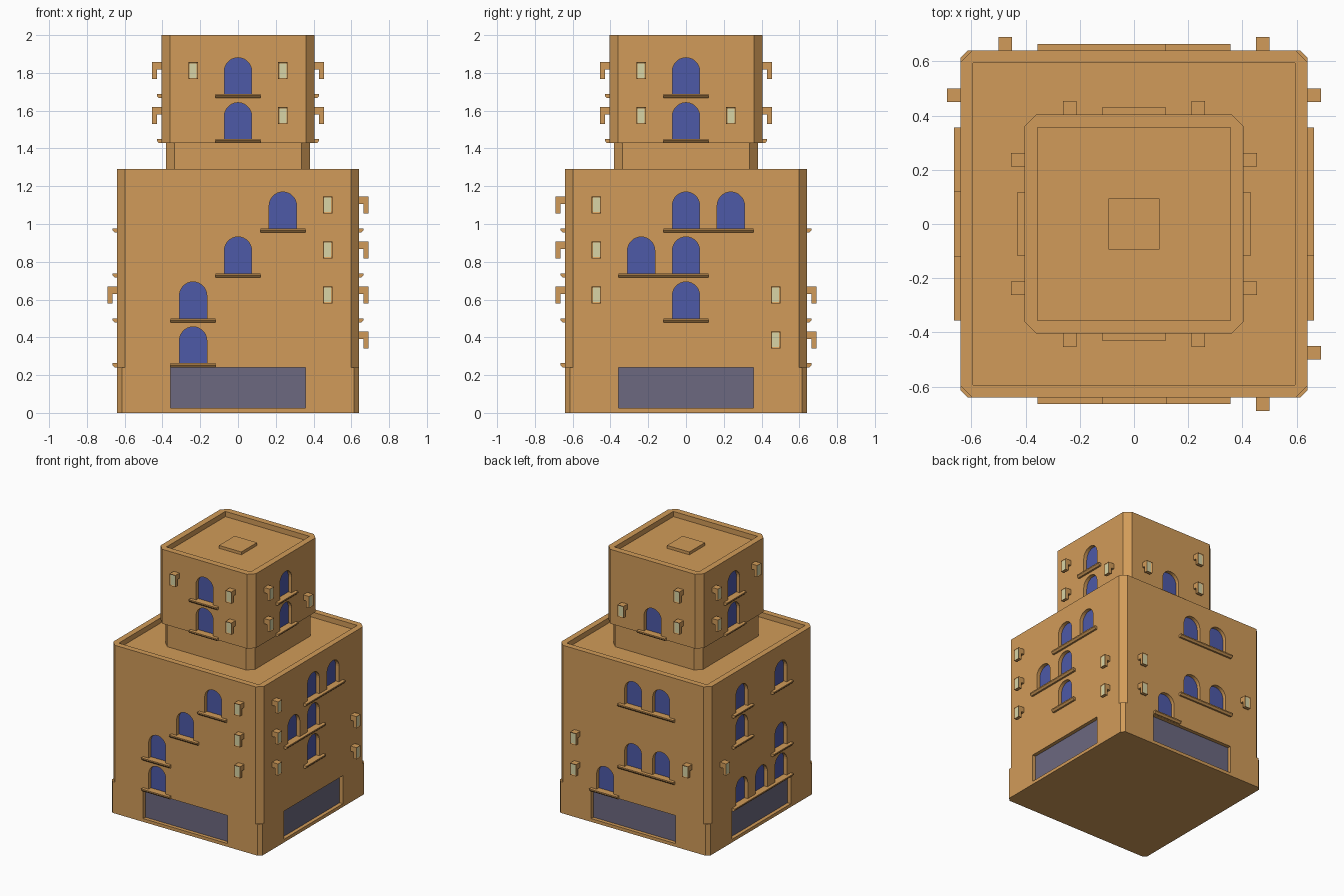
import bpy, bmesh, math
from mathutils import Matrix, Vector

if "Cube" in bpy.data.objects:
    bpy.data.objects.remove(bpy.data.objects["Cube"])

STEP = 0.2375      # column spacing
RECESS = 0.03      # depth of windows and shop fronts


def material(name, rgb):
    m = bpy.data.materials.new(name)
    m.diffuse_color = (*rgb, 1)
    m.use_nodes = True
    m.node_tree.nodes["Principled BSDF"].inputs["Base Color"].default_value = m.diffuse_color
    return m


WALL = material("sandstone", (0.64, 0.33, 0.10))
BLUE = material("blue_glass", (0.075, 0.10, 0.39))
GREY = material("shutter_grey", (0.15, 0.14, 0.215))
PALE = material("lamp_glass", (0.69, 0.66, 0.38))


def finish(bm, name, *mats):
    bmesh.ops.recalc_face_normals(bm, faces=bm.faces)
    me = bpy.data.meshes.new(name)
    bm.to_mesh(me)
    bm.free()
    for m in mats:
        me.materials.append(m)
    ob = bpy.data.objects.new(name, me)
    bpy.context.collection.objects.link(ob)
    return ob


def tower(name, rings):
    """Stack of chamfered square rings (half size, chamfer, z), capped at both ends."""
    bm = bmesh.new()
    loops = []
    for h, c, z in rings:
        loop = []
        for k in range(4):
            rot = Matrix.Rotation(k * math.pi / 2, 3, 'Z')
            for p in ((-h + c, -h, z), (h - c, -h, z)):
                loop.append(bm.verts.new(rot @ Vector(p)))
        loops.append(loop)
    for a, b in zip(loops, loops[1:]):
        for i in range(8):
            j = (i + 1) % 8
            bm.faces.new((a[i], a[j], b[j], b[i]))
    bm.faces.new(loops[0][::-1])
    bm.faces.new(loops[-1])
    bmesh.ops.remove_doubles(bm, verts=bm.verts, dist=1e-5)
    return finish(bm, name, WALL)


def polygon(bm, pts, side):
    """Polygon in front-wall coordinates, turned onto wall number side."""
    rot = Matrix.Rotation(side * math.pi / 2, 3, 'Z')
    return bm.faces.new([bm.verts.new(rot @ Vector(p)) for p in pts])


def prism(bm, pts, offset, side):
    """Closed extrusion of a polygon along offset."""
    n = len(pts)
    far = [Vector(p) + Vector(offset) for p in pts]
    a = list(polygon(bm, pts, side).verts)
    b = list(polygon(bm, far, side).verts)
    return [bm.faces.new((a[i], a[(i + 1) % n], b[(i + 1) % n], b[i])) for i in range(n)]


def arch(u, z, y):
    r, spring = 0.0725, z + 0.12
    pts = [(u - r, y, z), (u + r, y, z)]
    return pts + [(u + r * math.cos(t * math.pi / 14), y, spring + r * math.sin(t * math.pi / 14))
                  for t in range(15)]


def rect(u0, u1, z0, z1, y):
    return [(u0, y, z0), (u1, y, z0), (u1, y, z1), (u0, y, z1)]


def carve(ob, bm):
    cutter = finish(bm, "cutter")
    cutter.hide_render = True
    mod = ob.modifiers.new("openings", 'BOOLEAN')
    mod.object, mod.operation, mod.solver = cutter, 'DIFFERENCE', 'EXACT'
    bpy.context.view_layer.objects.active = ob
    bpy.ops.object.modifier_apply(modifier=mod.name)
    bpy.data.objects.remove(cutter)


def dress(ob, prefix, d, z0, windows, lamps):
    """Windows, sills and lamps for four walls; entries are (column, row)."""
    cut, glass, sills, lights = (bmesh.new() for _ in range(4))
    for side in range(4):
        for col, row in windows[side]:
            u, z = col * STEP, z0 + 0.238 * row
            prism(cut, arch(u, z, -d + RECESS), (0, -RECESS - 0.02, 0), side)
            polygon(glass, arch(u, z, -d + RECESS - 0.002), side)
            prof = [(0.01, 0), (-0.025, 0), (-0.025, -0.009), (-0.013, -0.022), (0.01, -0.022)]
            prism(sills, [(u - 0.119, -d + y, z + h) for y, h in prof], (0.238, 0, 0), side)
        for col, row in lamps[side]:
            u, z = col * STEP, z0 + 0.238 * row + 0.124
            prof = [(0.01, 0.045), (-0.05, 0.045), (-0.05, -0.045), (-0.025, -0.045),
                    (-0.025, 0.005), (0.01, 0.005)]
            faces = prism(lights, [(u - 0.025, -d + y, z + h) for y, h in prof],
                          (0.05, 0, 0), side)
            bmesh.ops.recalc_face_normals(lights, faces=lights.faces)
            bmesh.ops.remove_doubles(lights, verts=lights.verts, dist=1e-5)
            # framed glass on the outer face
            bmesh.ops.inset_individual(lights, faces=[faces[1]], thickness=0.009, depth=-0.004)
            faces[1].material_index = 1
    carve(ob, cut)
    # orient glass outward
    for f in glass.faces:
        f.normal_update()
        c = f.calc_center_median()
        if f.normal.dot(Vector((c.x, c.y, 0))) < 0:
            f.normal_flip()
    me = finish(glass, prefix + "_window_glass", BLUE)
    finish(sills, prefix + "_window_sills", WALL)
    finish(lights, prefix + "_wall_lamps", WALL, PALE)


# Ground floor with a shop front on every side
base = tower("ground_floor", [(0.64, 0.025, 0), (0.64, 0.025, 0.24)])
cut, shops = bmesh.new(), bmesh.new()
for s in range(4):
    prism(cut, rect(-0.357, 0.357, 0.025, 0.27, -0.64 + RECESS), (0, -0.06, 0), s)
    prism(shops, rect(-0.357, 0.357, 0.025, 0.24, -0.612), (0, 0.01, 0), s)
carve(base, cut)
finish(shops, "shop_fronts", GREY)

# Main block, setback neck and upper block with parapets
block = tower("main_block", [(0.64, 0.043, 0.24), (0.64, 0.043, 1.29),
                             (0.595, 0, 1.29), (0.595, 0, 1.25)])
tower("setback_neck", [(0.38, 0.045, 1.24), (0.38, 0.045, 1.435)])
upper = tower("upper_block", [(0.405, 0.045, 1.43), (0.405, 0.045, 2.0),
                              (0.357, 0, 2.0), (0.357, 0, 1.96)])
tower("roof_hatch", [(0.095, 0, 1.955), (0.095, 0, 1.982)])

# Openings by wall: front, right, back, left
dress(block, "main", 0.64, 0.263,
      [[(-1, 0), (-1, 1), (0, 2), (1, 3)],
       [(0, 1), (-1, 2), (0, 2), (0, 3), (1, 3)],
       [(-1, 0), (0, 1), (1, 1), (0, 3), (1, 3)],
       [(-1, 0), (0, 0), (1, 0), (1, 1), (-1, 2), (-1, 3), (1, 3)]],
      [[(2, 1), (2, 2), (2, 3)],
       [(-2, 1), (-2, 2), (-2, 3), (2, 0), (2, 1)],
       [(-2, 0), (-2, 1), (2, 1)],
       [(-2, 1)]])
dress(upper, "upper", 0.405, 1.45,
      [[(0, 0), (0, 1)], [(0, 0), (0, 1)], [(0, 0)], [(0, 0), (0, 1)]],
      [[(1, 0), (1, 1), (-1, 1)],
       [(-1, 0), (-1, 1), (1, 0)],
       [(-1, 0), (1, 0), (1, 1)],
       [(-1, 0), (-1, 1), (1, 1)]])
